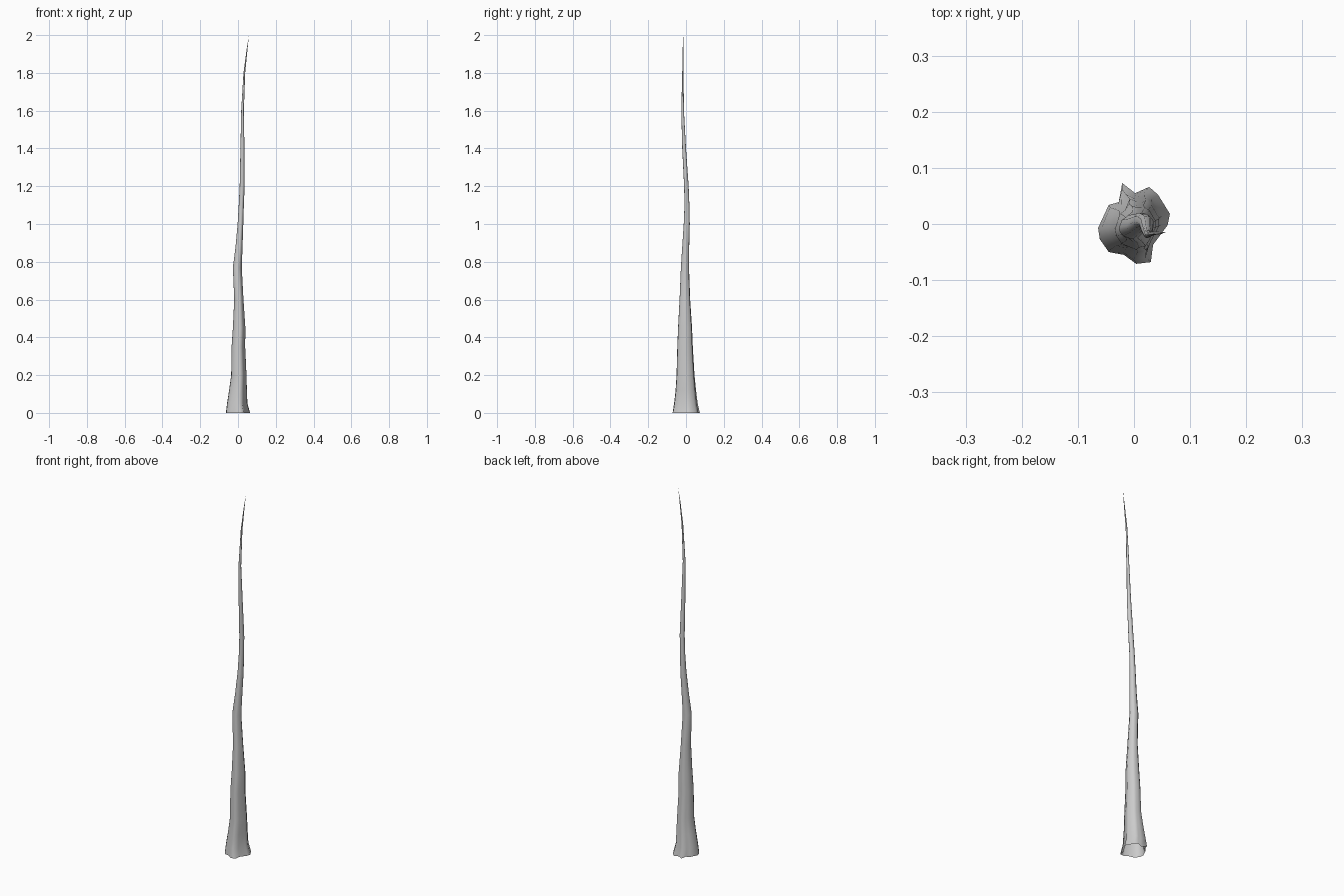
import bpy, bmesh, math
from mathutils import Vector

if "Cube" in bpy.data.objects:
    bpy.data.objects.remove(bpy.data.objects["Cube"])

# Root flare outline at the ground, counter-clockwise
BASE = [(.064, .018), (.043, .052), (.027, .066), (.002, .055), (-.021, .073),
        (-.027, .039), (-.045, .034), (-.064, -.007), (-.061, -.027), (-.045, -.050),
        (-.018, -.055), (.004, -.071), (.030, -.068), (.034, -.037), (.060, -.002)]

# Trunk rings: z, x min, x max, y min, y max, how much of the root shape remains
RINGS = [(.05, -.058, .050, -.063, .062, .85), (.12, -.047, .047, -.055, .053, .65),
         (.2, -.036, .045, -.050, .045, .5), (.35, -.034, .038, -.046, .036, .4),
         (.45, -.027, .039, -.042, .032, .35), (.6, -.020, .029, -.034, .022, .3),
         (.77, -.027, .020, -.027, .016, .25), (.88, -.013, .024, -.020, .017, .2),
         (1.0, -.002, .028, -.012, .020, .2), (1.1, .004, .031, -.008, .018, .15),
         (1.2, .009, .035, -.010, .014, .15), (1.4, .013, .034, -.020, .000, .1),
         (1.6, .017, .031, -.025, -.011, 0), (1.8, .029, .038, -.020, -.013, 0),
         (1.92, .045, .050, -.018, -.014, 0)]
TIP = (.058, -.014, 2.0)


def ring_points(z, x0, x1, y0, y1, keep):
    """Blend the root outline with a circle, then fit it to the ring's extents."""
    pts = []
    for x, y in BASE:
        a = math.atan2(y, x)
        pts.append(Vector((x, y)).lerp(Vector((math.cos(a), math.sin(a))) * .064, 1 - keep))
    xs, ys = [p.x for p in pts], [p.y for p in pts]

    def fit(v, vals, lo, hi):
        return lo + (v - min(vals)) / (max(vals) - min(vals)) * (hi - lo)
    return [(fit(p.x, xs, x0, x1), fit(p.y, ys, y0, y1), z) for p in pts]


# Trunk skin, open at the ground and closed to a point at the top
bm = bmesh.new()
loops = [[bm.verts.new((x, y, 0)) for x, y in BASE]]
loops += [[bm.verts.new(p) for p in ring_points(*r)] for r in RINGS]
n = len(BASE)
for a, b in zip(loops, loops[1:]):
    for i in range(n):
        j = (i + 1) % n
        bm.faces.new((a[i], a[j], b[j], b[i]))
tip = bm.verts.new(TIP)
for i in range(n):
    bm.faces.new((loops[-1][i], loops[-1][(i + 1) % n], tip))
for f in bm.faces:
    f.smooth = True

mesh = bpy.data.meshes.new("trunk")
bm.to_mesh(mesh)
bm.free()
trunk = bpy.data.objects.new("trunk", mesh)
bpy.context.collection.objects.link(trunk)
